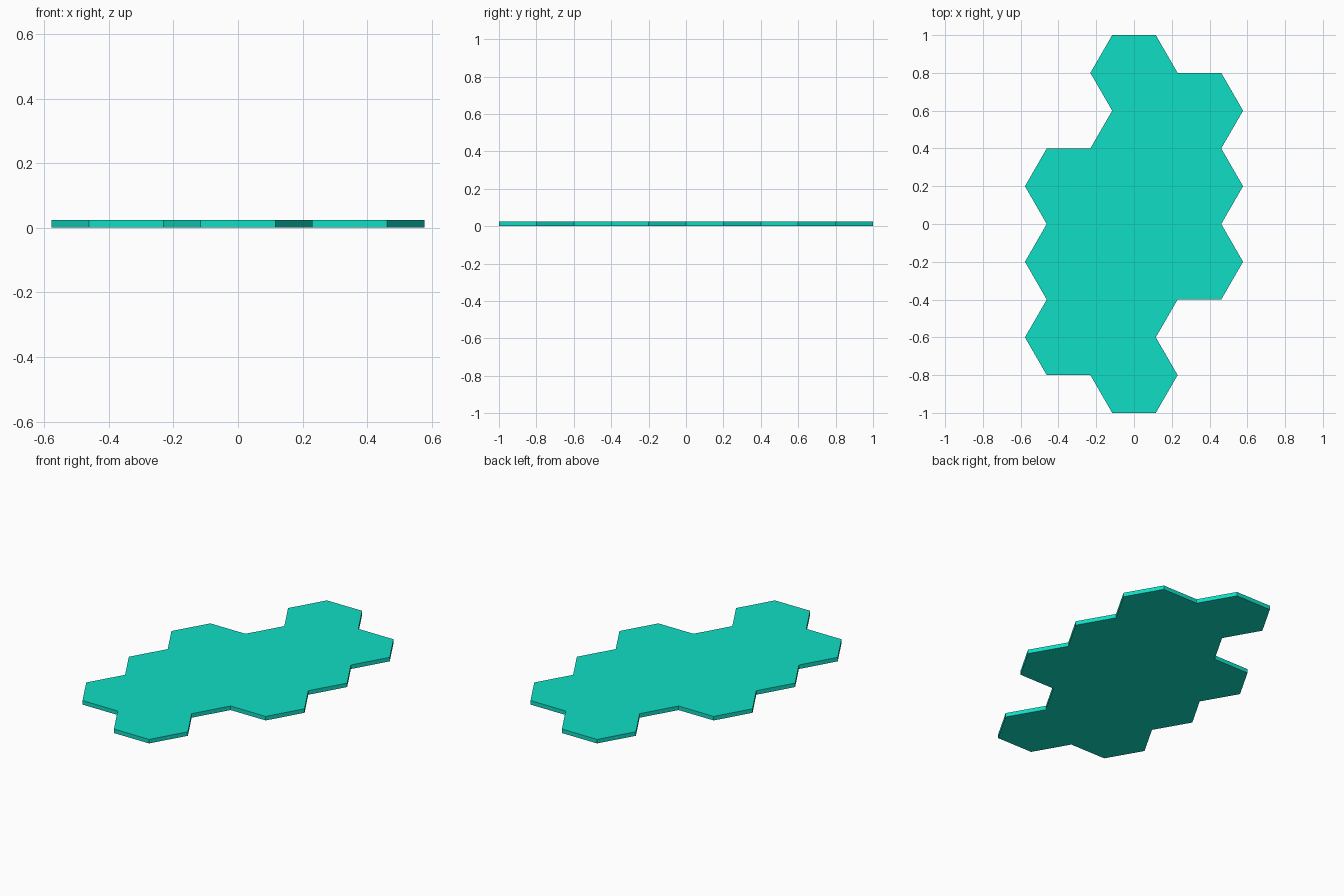
import bpy, bmesh
from math import sin, cos, pi, sqrt

if "Cube" in bpy.data.objects:
    bpy.data.objects.remove(bpy.data.objects["Cube"])

THICK = 0.024
R = 0.4 / sqrt(3)          # hexagon corner radius (0.2 to each flat)
COL = 1.5 * R              # spacing between columns

# hexagon centres: column index -> y positions
columns = {
    -1: (0.2, -0.2, -0.6),
    0: (0.8, 0.4, 0.0, -0.4, -0.8),
    1: (0.6, 0.2, -0.2),
}

# merged sheet of hexagons
bm = bmesh.new()
for col, ys in columns.items():
    for y in ys:
        bm.faces.new([bm.verts.new((col * COL + R * cos(k * pi / 3),
                                    y + R * sin(k * pi / 3), 0)) for k in range(6)])
bmesh.ops.remove_doubles(bm, verts=bm.verts[:], dist=0.001)

# thicken into one solid tile
top = bmesh.ops.extrude_face_region(bm, geom=bm.faces[:], use_keep_orig=True)
bmesh.ops.translate(bm, vec=(0, 0, THICK),
                    verts=[v for v in top["geom"] if isinstance(v, bmesh.types.BMVert)])
bmesh.ops.recalc_face_normals(bm, faces=bm.faces[:])

mesh = bpy.data.meshes.new("hexagon_tile")
bm.to_mesh(mesh)
bm.free()
tile = bpy.data.objects.new("hexagon_tile", mesh)
bpy.context.collection.objects.link(tile)

# turquoise colour
mat = bpy.data.materials.new("turquoise")
mat.diffuse_color = (0.005, 0.73, 0.56, 1)
mat.use_nodes = True
mat.node_tree.nodes["Principled BSDF"].inputs["Base Color"].default_value = mat.diffuse_color
mesh.materials.append(mat)
